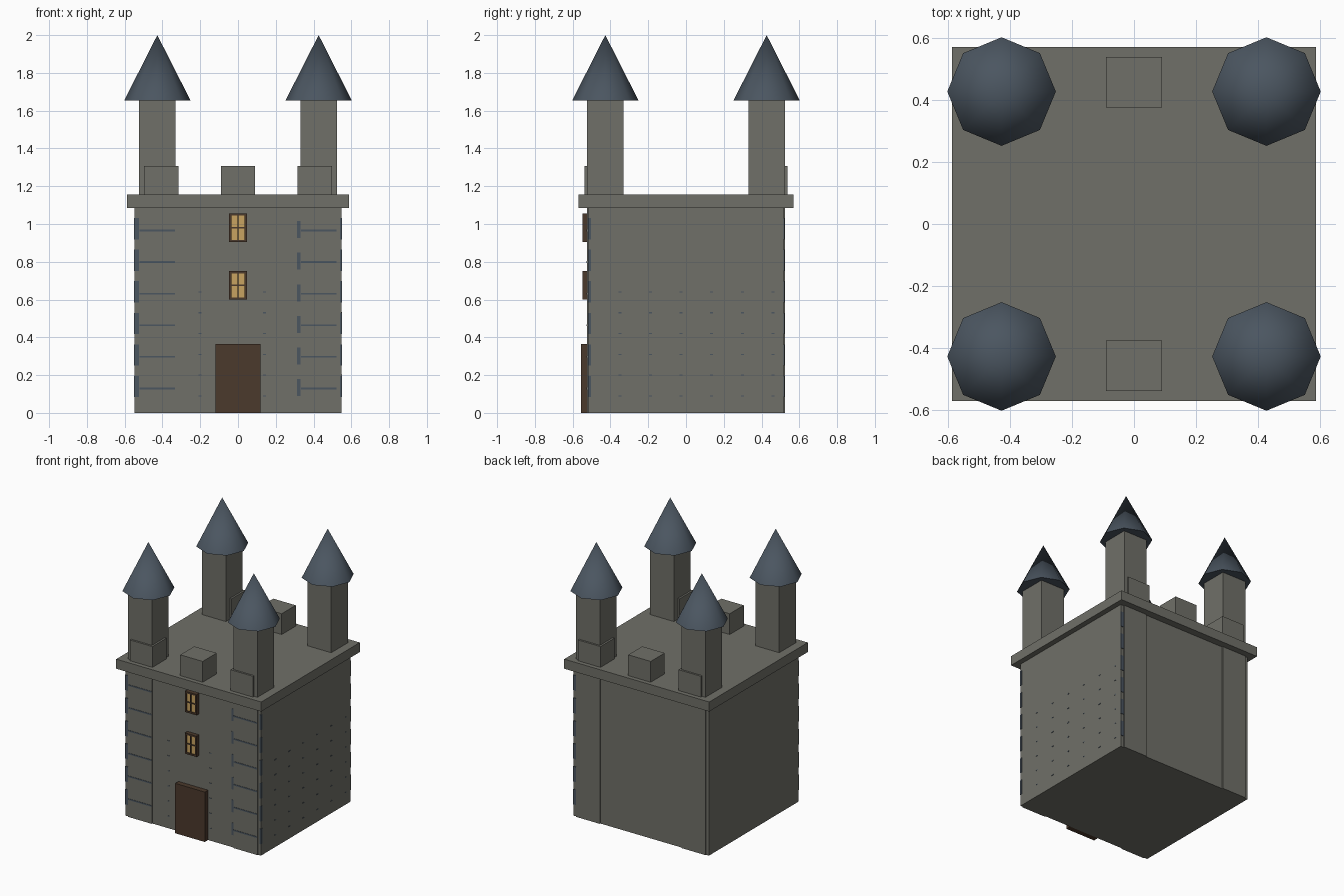
import bpy
import math

cube = bpy.data.objects.get("Cube")
if cube:
    bpy.data.objects.remove(cube, do_unlink=True)


def material(name, color):
    m = bpy.data.materials.new(name)
    m.use_nodes = True
    rgba = (*color, 1)
    m.diffuse_color = rgba
    m.node_tree.nodes["Principled BSDF"].inputs["Base Color"].default_value = rgba
    return m


STONE = material("grey stone", (0.160, 0.160, 0.138))
SLATE = material("blue slate", (0.070, 0.092, 0.118))
WOOD = material("dark wood", (0.070, 0.041, 0.025))
GLOW = material("warm window light", (0.584, 0.371, 0.120))


def box(name, x, y, z, mat):
    """Box from (min, max) ranges along each axis."""
    ranges = (x, y, z)
    bpy.ops.mesh.primitive_cube_add(size=1, location=[(a + b) / 2 for a, b in ranges])
    ob = bpy.context.object
    ob.name = name
    for v in ob.data.vertices:
        for i, (a, b) in enumerate(ranges):
            v.co[i] *= b - a
    ob.data.materials.append(mat)
    return ob


def around(c, half):
    return (c - half, c + half)


FRONT = -0.517   # wall plane
SHAFT = 0.427    # tower centre
HALF = 0.097     # tower half width
FACE = SHAFT + HALF

# Keep and roof slab
box("keep", (-0.548, 0.548), (FRONT, -FRONT), (0, 1.09), STONE)
box("roof_slab", (-0.587, 0.587), (-0.57, 0.57), (1.085, 1.155), STONE)

# Corner towers run to the ground, slightly proud of the wall
for sx, side in ((-1, "right"), (1, "left")):
    for sy, end in ((-1, "front"), (1, "back")):
        tag = f"{end}_{side}"
        cx, cy = sx * SHAFT, sy * SHAFT
        box(f"tower_{tag}", around(cx, HALF), around(cy, HALF), (0, 1.66), STONE)
        bpy.ops.mesh.primitive_cone_add(vertices=8, radius1=0.175, radius2=0, depth=0.345,
                                        location=(cx, cy, 1.8275))
        roof = bpy.context.object
        roof.name = f"tower_roof_{tag}"
        roof.data.materials.append(SLATE)
        bpy.ops.object.shade_smooth_by_angle(angle=math.radians(50))

# Battlement blocks along the front and back edges
for sy, end in ((-1, "front"), (1, "back")):
    for cx, place in ((-0.407, "right"), (0, "middle"), (0.407, "left")):
        box(f"battlement_{end}_{place}", around(cx, 0.091), around(sy * 0.457, 0.081),
            (1.15, 1.307), STONE)

# Door
box("door", (-0.12, 0.12), (-0.555, FRONT), (0, 0.365), WOOD)

# Windows with glowing panes and crossed bars
for i, cz in enumerate((0.675, 0.98)):
    box(f"window_pane_{i}", around(0, 0.043), (-0.54, FRONT), around(cz, 0.073), GLOW)
    for s in (-1, 0, 1):
        w = 0.006 if s else 0.0035
        box(f"window_upright_{i}", around(s * 0.041, w), (-0.548, FRONT), around(cz, 0.075), WOOD)
        box(f"window_crossbar_{i}", (-0.047, 0.047), (-0.547, FRONT),
            around(cz + s * 0.07, w), WOOD)

# Slate corner stones and joint lines
for row in range(6):
    z = 0.14 + row * 0.167
    corner = around(z, 0.056)
    box("corner_stone_front", (-0.55, -0.515), (-0.521, FRONT), corner, SLATE)
    box("corner_stone_back", (0.515, 0.55), (-FRONT, 0.521), corner, SLATE)
    box("corner_stone_side", (0.54, 0.55), (-0.52, -0.503), corner, SLATE)
    box("inner_stone", (0.312, 0.335), (-0.519, FRONT), around(z - 0.005, 0.045), SLATE)
    for sx in (-1, 1):
        box("joint_line", around(sx * SHAFT, 0.094), (-FACE - 0.002, -FACE),
            around(z - 0.01, 0.005), SLATE)

# Tiny stone edges peeking through the walls
for row in range(6):
    z = 0.09 + row * 0.11
    for col in range(6):
        y = -0.35 + col * 0.162
        box("side_chip", (0.547, 0.55), around(y, 0.008), around(z, 0.003), SLATE)
    for x in (-0.2, 0.14):
        box("front_chip", around(x, 0.008), (FRONT - 0.002, FRONT), around(z, 0.003), SLATE)
